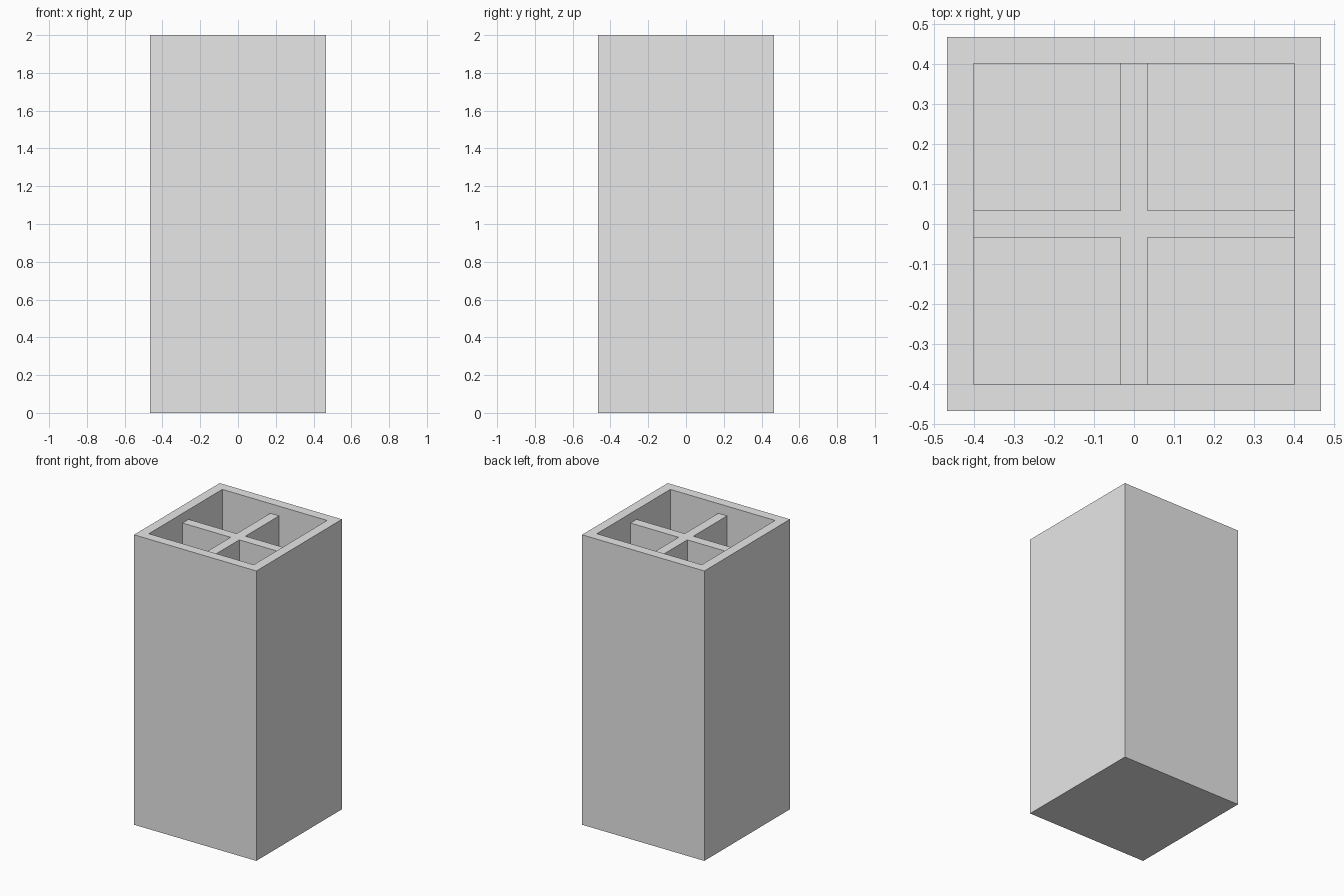
import bpy
import bmesh
from mathutils import Matrix, Vector

UNIT = 2 / 30              # wall thickness, the module for every size
HEIGHT = 30 * UNIT
HALF = 7 * UNIT
INNER = HALF - UNIT
DIVIDER_TOP = HEIGHT - UNIT

default_cube = bpy.data.objects.get("Cube")
if default_cube:
    bpy.data.objects.remove(default_cube, do_unlink=True)

grey = bpy.data.materials.new("light_grey")
grey.use_nodes = True
grey.diffuse_color = (0.8, 0.8, 0.8, 1)
grey.node_tree.nodes["Principled BSDF"].inputs["Base Color"].default_value = grey.diffuse_color


def finish(name, bm):
    bmesh.ops.recalc_face_normals(bm, faces=bm.faces)
    mesh = bpy.data.meshes.new(name)
    bm.to_mesh(mesh)
    bm.free()
    mesh.materials.append(grey)
    obj = bpy.data.objects.new(name, mesh)
    bpy.context.collection.objects.link(obj)
    return obj


# Square container: a box whose top is inset and sunk to the floor
bm = bmesh.new()
bmesh.ops.create_cube(bm, size=1, matrix=Matrix.Translation((0, 0, HEIGHT / 2))
                      @ Matrix.Diagonal((2 * HALF, 2 * HALF, HEIGHT, 1)))
bm.normal_update()
top = max(bm.faces, key=lambda f: f.calc_center_median().z)
bmesh.ops.inset_region(bm, faces=[top], thickness=UNIT, use_even_offset=True)
well = bmesh.ops.extrude_discrete_faces(bm, faces=[top])["faces"]
bmesh.ops.translate(bm, verts=well[0].verts, vec=(0, 0, UNIT - HEIGHT))
finish("container_shell", bm)

# Cross divider: one arm profile turned four times, then raised from the floor
bm = bmesh.new()
w = UNIT / 2
arm = [Vector((INNER, -w, UNIT)), Vector((INNER, w, UNIT)), Vector((w, w, UNIT))]
outline = []
for turn in range(4):
    rotation = Matrix.Rotation(turn * 1.5707963, 3, "Z")
    outline += [bm.verts.new(rotation @ p) for p in arm]
base = bm.faces.new(outline)
raised = bmesh.ops.extrude_face_region(bm, geom=[base], use_keep_orig=True)["geom"]
bmesh.ops.translate(bm, verts=[g for g in raised if isinstance(g, bmesh.types.BMVert)],
                    vec=(0, 0, DIVIDER_TOP - UNIT))
finish("cross_divider", bm)
